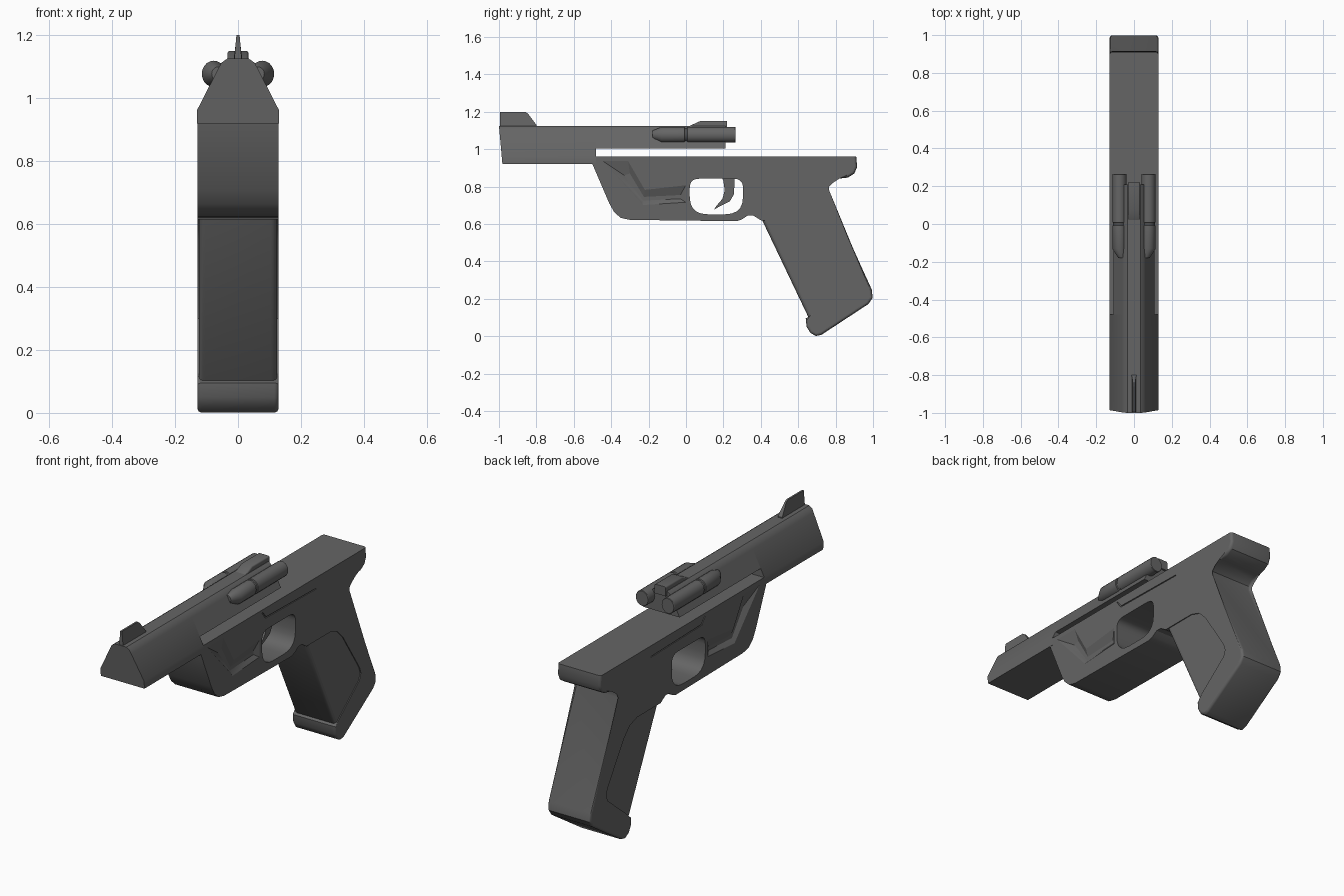
import bpy, bmesh, math
from mathutils import Vector

if "Cube" in bpy.data.objects:
    bpy.data.objects.remove(bpy.data.objects["Cube"])

dark = bpy.data.materials.new("dark_grey")
dark.diffuse_color = (.13, .13, .13, 1)
dark.use_nodes = True
dark.node_tree.nodes["Principled BSDF"].inputs["Base Color"].default_value = dark.diffuse_color


def finish(bm, name, angle=32):
    bmesh.ops.recalc_face_normals(bm, faces=bm.faces)
    me = bpy.data.meshes.new(name)
    bm.to_mesh(me)
    bm.free()
    me.materials.append(dark)
    ob = bpy.data.objects.new(name, me)
    bpy.context.collection.objects.link(ob)
    bpy.ops.object.select_all(action='DESELECT')
    bpy.context.view_layer.objects.active = ob
    ob.select_set(True)
    bpy.ops.object.shade_smooth_by_angle(angle=math.radians(angle))
    return ob


def flat_sides(ob):
    for f in ob.data.polygons:
        if abs(f.normal.x) > .9:
            f.use_smooth = False


def loft(rings, name, bevel=None, width=0.02):
    """Capped skin over matching rings; bevel(mid) picks rim edges to round."""
    bm = bmesh.new()
    vs = [[bm.verts.new(p) for p in r] for r in rings]
    n = len(rings[0])
    bm.faces.new(vs[0])
    bm.faces.new(vs[-1])
    for a, b in zip(vs, vs[1:]):
        for i in range(n):
            j = (i + 1) % n
            bm.faces.new((a[i], a[j], b[j], b[i]))
    if bevel:
        rim = [e for e in bm.edges
               if abs(e.verts[0].co.x - e.verts[1].co.x) < 1e-5
               and bevel((e.verts[0].co + e.verts[1].co) / 2)]
        bmesh.ops.bevel(bm, geom=rim, offset=width, segments=4,
                        profile=0.5, affect='EDGES')
    return finish(bm, name)


def side_plate(prof, half, name, **kw):
    return loft([[(x, y, z) for y, z in prof] for x in (-half, half)], name, **kw)


def mirror_section(half):
    return half + [(-x, z) for x, z in reversed(half) if x > 0]


def round_corners(pts, radii, seg=5):
    out = []
    n = len(pts)
    for i, r in enumerate(radii):
        p, a, b = (Vector(pts[k]) for k in (i, i - 1, (i + 1) % n))
        s, e = p + (a - p).normalized() * r, p + (b - p).normalized() * r
        for k in range(seg + 1):
            t = k / seg
            out.append(tuple((1 - t) ** 2 * s + 2 * t * (1 - t) * p + t * t * e))
    return out


def cut(ob, cutter):
    cutter.hide_render = True
    m = ob.modifiers.new("cut", 'BOOLEAN')
    m.operation, m.object, m.solver = 'DIFFERENCE', cutter, 'EXACT'
    bpy.ops.object.select_all(action='DESELECT')
    bpy.context.view_layer.objects.active = ob
    ob.select_set(True)
    bpy.ops.object.modifier_apply(modifier=m.name)
    bpy.data.objects.remove(cutter)


# body and grip frame, one side outline
frame = [(-.50, .96), (-.50, .92), (-.41, .71), (-.385, .665), (-.35, .633), (-.30, .622),
         (.27, .615), (.30, .625), (.33, .645), (.36, .645), (.40, .62),
         (.60, .62), (.66, .60), (.71, .55), (.85, .335), (.862, .30),
         (.85, .265), (.68, .125), (.66, .105), (.64, .095),
         (.645, .05), (.665, .018), (.695, .001), (.725, .008), (.975, .172),
         (.998, .205), (.993, .25), (.75, .78), (.752, .805), (.775, .83), (.82, .843),
         (.865, .848), (.90, .87), (.915, .905), (.91, .96)]


def outer_rim(m):
    bottom = m.y > .64 and m.z < .11 + max(0, m.y - .72) * .62
    back = .15 < m.z < .95 and m.y > 1.04 - .4 * m.z
    return bottom or back


body = side_plate(frame, .129, "body_and_grip_frame", bevel=outer_rim, width=.014)

# trigger opening
hole = round_corners([(.02, .842), (.02, .652), (.305, .652), (.305, .842)],
                     [.05, .095, .095, .05])
cut(body, side_plate(hole, .3, "opening_cutter"))

# sloped recesses on both cheeks, and a thin seam under the rear deck
outer = [(-.45, .94), (-.31, .94), (-.22, .785), (.0, .81), (.0, .715), (-.23, .70)]
inner = [(-.33, .86), (-.30, .87), (-.225, .745), (-.03, .755), (-.03, .735), (-.23, .725)]
seam = [(.02, .945), (.05, .905), (.48, .897), (.48, .902), (.055, .911), (.027, .945)]
for s in (-1, 1):
    cut(body, loft([[(s * .130, y, z) for y, z in outer],
                    [(s * .112, y, z) for y, z in inner]], "cheek_cutter"))
    cut(body, loft([[(x, y, z) for y, z in seam] for x in (s * .124, s * .14)], "seam_cutter"))
flat_sides(body)

# recessed grip panel
panel = side_plate([(.405, .625), (.60, .69), (.74, .61), (.885, .31), (.87, .24), (.70, .06),
                    (.66, .09)], .124, "grip_panel",
                   bevel=lambda m: m.y < .58 and m.z < .6, width=.02)
flat_sides(panel)

# trigger
flat_sides(side_plate([(.185, .86), (.26, .86), (.257, .76), (.235, .722), (.15, .678),
                       (.165, .70), (.195, .735), (.207, .78), (.20, .83)], .025, "trigger"))

# barrel, front block and the long upper rail share one sloped section
top = [(.062, 1.095), (.053, 1.112), (.035, 1.125)]
block = mirror_section([(.13, .92), (.13, .962)] + top)
loft([[(x, -1 + (1.125 - z) * .09, z) for x, z in block],
      [(x, -.48, z) for x, z in block]], "barrel_block")
rail = mirror_section([(.109, 1.003)] + top)
loft([[(x, y, z) for x, z in rail] for y in (-.48, .21)], "upper_rail")

# front sight fin
loft([[(s * (.013 if z < 1.15 else .005), y, z) for y, z in
       [(-.995, 1.11), (-.995, 1.2), (-.86, 1.2), (-.845, 1.19), (-.80, 1.13), (-.80, 1.11)]]
      for s in (-1, 1)], "front_sight")

# rear sight block
side_plate([(.02, 1.10), (.02, 1.125), (.075, 1.15), (.22, 1.15), (.22, 1.10)],
           .033, "rear_sight", bevel=lambda m: m.z > 1.13 and m.y < .21, width=.008)


# paired side tubes with a groove and a nose slanting into the rail
def tube(x, name):
    rings = [(-.18, .02, .7), (-.13, .038, 0), (-.008, .038, 0), (-.006, .033, 0),
             (.006, .033, 0), (.008, .038, 0), (.262, .038, 0), (.265, .036, 0)]
    n = 20
    ang = [2 * math.pi * k / n for k in range(n)]
    loft([[(x * (1 - .25 * t) + r * math.cos(a), y, 1.077 + r * 1.1 * math.sin(a))
           for a in ang] for y, r, t in rings], name)


for s, side in ((-1, "left"), (1, "right")):
    tube(s * .077, side + "_tube")
